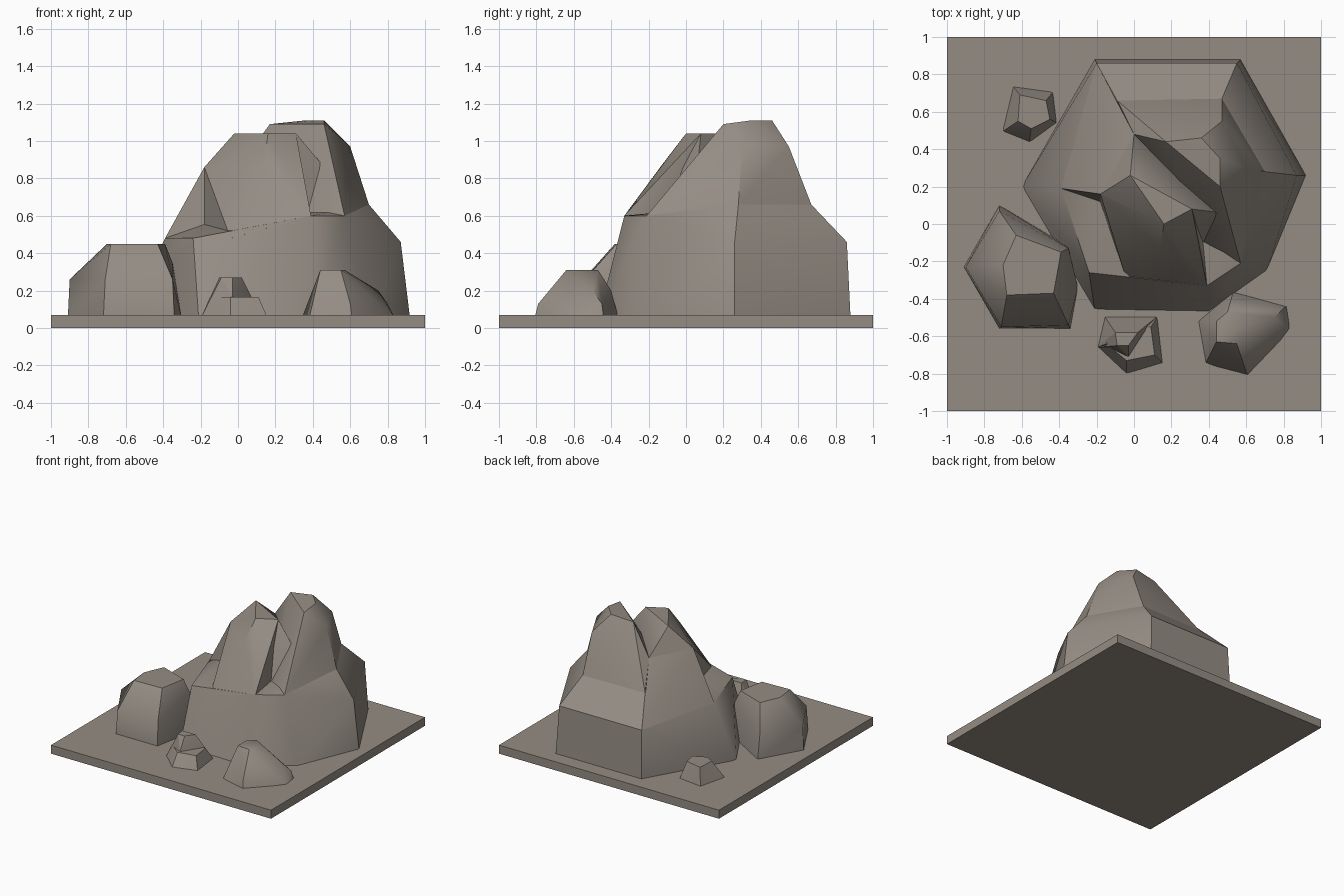
import bpy
import bmesh
import math

default_cube = bpy.data.objects.get("Cube")
if default_cube:
    bpy.data.objects.remove(default_cube, do_unlink=True)

# One warm grey stone colour for everything
stone = bpy.data.materials.new("warm_grey_stone")
stone.use_nodes = True
stone_colour = (0.3, 0.265, 0.23, 1)
stone.diffuse_color = stone_colour
shader = stone.node_tree.nodes["Principled BSDF"]
shader.inputs["Base Color"].default_value = stone_colour
shader.inputs["Roughness"].default_value = 0.9

GROUND = 0.07   # top of the ground slab
SUNK = 0.05     # rocks reach slightly into the slab


def level(height, *outline):
    """Lift a flat outline to one height."""
    return [(x, y, height) for x, y in outline]


def add_hull(mesh_builder, points):
    """Add one convex chunk of rock."""
    verts = [mesh_builder.verts.new(point) for point in points]
    result = bmesh.ops.convex_hull(mesh_builder, input=verts)
    unused = [item for item in result["geom_interior"] if isinstance(item, bmesh.types.BMVert)]
    bmesh.ops.delete(mesh_builder, geom=unused, context="VERTS")


def make_rock(name, chunks, smooth_angle):
    """Build a rock from convex chunks, keeping the steep creases sharp."""
    builder = bmesh.new()
    for chunk in chunks:
        add_hull(builder, chunk)
    bmesh.ops.dissolve_limit(builder, angle_limit=math.radians(2),
                             verts=builder.verts[:], edges=builder.edges[:])
    bmesh.ops.recalc_face_normals(builder, faces=builder.faces[:])
    for face in builder.faces:
        face.smooth = True
    for edge in builder.edges:
        edge.smooth = edge.calc_face_angle(math.pi) < math.radians(smooth_angle)
    mesh = bpy.data.meshes.new(name)
    builder.to_mesh(mesh)
    builder.free()
    mesh.materials.append(stone)
    rock = bpy.data.objects.new(name, mesh)
    bpy.context.collection.objects.link(rock)
    return rock


# Square ground slab
bpy.ops.mesh.primitive_cube_add(size=1, location=(0, 0, GROUND / 2))
slab = bpy.context.object
slab.name = "ground_slab"
slab.scale = (2, 2, GROUND)
slab.data.materials.append(stone)

# Shared landmarks of the mountain
core = (.2, .3, .4)
rear_saddle = (0, .48, .855)
front_saddle = (.47, .06, .85)
pocket_inner = (.37, -.1, .61)
pocket_left = (.39, -.33, .6)
pocket_right = (.57, -.21, .6)
pocket_brow = (.14, -.13, .87)
notch_outer = (-.39, .19, .48)
notch_inner = (-.18, .11, .48)
notch_front = (-.04, -.3, .48)
shoulder = (-.18, .16, .86)
rear_right_rim = (-.2, .86, .46)
rear_left_rim = (.55, .86, .46)
left_waist = (.7, .28, .66)
rear_left_waist = (.47, .67, .66)
rear_right_waist = (-.09, .66, .66)
low_peak = level(1.04, (-.02, .26), (.31, .08), (.16, 0))

# Wide lower body with a seven sided footprint
footprint = [(-.6, .2), (-.21, .88), (.57, .88), (.92, .26), (.71, -.25), (.4, -.47), (-.21, -.46)]
skirt = level(SUNK, *footprint) + [
    rear_right_rim, rear_left_rim, (.87, .26, .46), notch_outer, (-.24, -.26, .48),
    notch_front, pocket_left, pocket_right, left_waist, rear_left_waist, rear_right_waist]

# Tall rear peak
tall_peak = level(1.11, (.36, .46), (.46, .35)) + level(1.09, (.17, .44), (.46, .2)) + [
    (.47, .55, .97), (.6, .3, .97), rear_saddle, front_saddle, left_waist,
    rear_left_waist, rear_right_waist, pocket_right, pocket_inner, core]

# Lower front peak, its buttress and the ridge beside the notch
front_peak = low_peak + [rear_saddle, shoulder, front_saddle, pocket_brow, pocket_inner, core]
buttress = low_peak + [pocket_brow, pocket_inner, pocket_left, notch_front,
                       notch_inner, shoulder, core]
side_ridge = [notch_outer, shoulder, notch_inner, rear_saddle,
              rear_right_rim, rear_right_waist, core]

make_rock("mountain", [skirt, tall_peak, front_peak, buttress, side_ridge], 36)

# Large boulder on the right side
make_rock("large_boulder", [
    level(SUNK, (-.91, -.23), (-.72, .1), (-.35, -.12), (-.3, -.34), (-.34, -.56), (-.72, -.56))
    + level(.26, (-.9, -.23), (-.72, .07), (-.35, -.54), (-.71, -.55))
    + level(.35, (-.35, -.13))
    + level(.45, (-.7, -.22), (-.63, -.06), (-.39, -.15), (-.43, -.37), (-.68, -.38))], 40)

# Rounded boulder at the front left
make_rock("rounded_boulder", [
    level(SUNK, (.34, -.52), (.53, -.36), (.82, -.44), (.84, -.57), (.61, -.81), (.38, -.75))
    + level(.13, (.6, -.79), (.8, -.45))
    + level(.2, (.52, -.4), (.75, -.5))
    + level(.31, (.44, -.63), (.44, -.52), (.5, -.47), (.57, -.55), (.55, -.64))], 45)

# Small stepped stone at the front: a low shelf and a taller lump
stone_foot = level(SUNK, (-.2, -.66), (-.16, -.49), (.13, -.49), (.16, -.75), (-.04, -.81))
make_rock("stepped_stone", [
    stone_foot + level(.165, (-.15, -.64), (-.12, -.54), (.09, -.55), (.11, -.7), (-.04, -.73)),
    stone_foot[:3] + level(.165, (.06, -.57), (-.03, -.71))
    + level(.27, (-.1, -.58), (.02, -.58), (-.03, -.65), (-.09, -.65))], 15)

# Small stone at the back
make_rock("back_stone", [
    level(SUNK, (-.71, .49), (-.65, .74), (-.43, .71), (-.41, .54), (-.56, .43))
    + level(.2, (-.62, .55), (-.61, .69), (-.47, .66), (-.45, .56), (-.55, .51))], 15)
